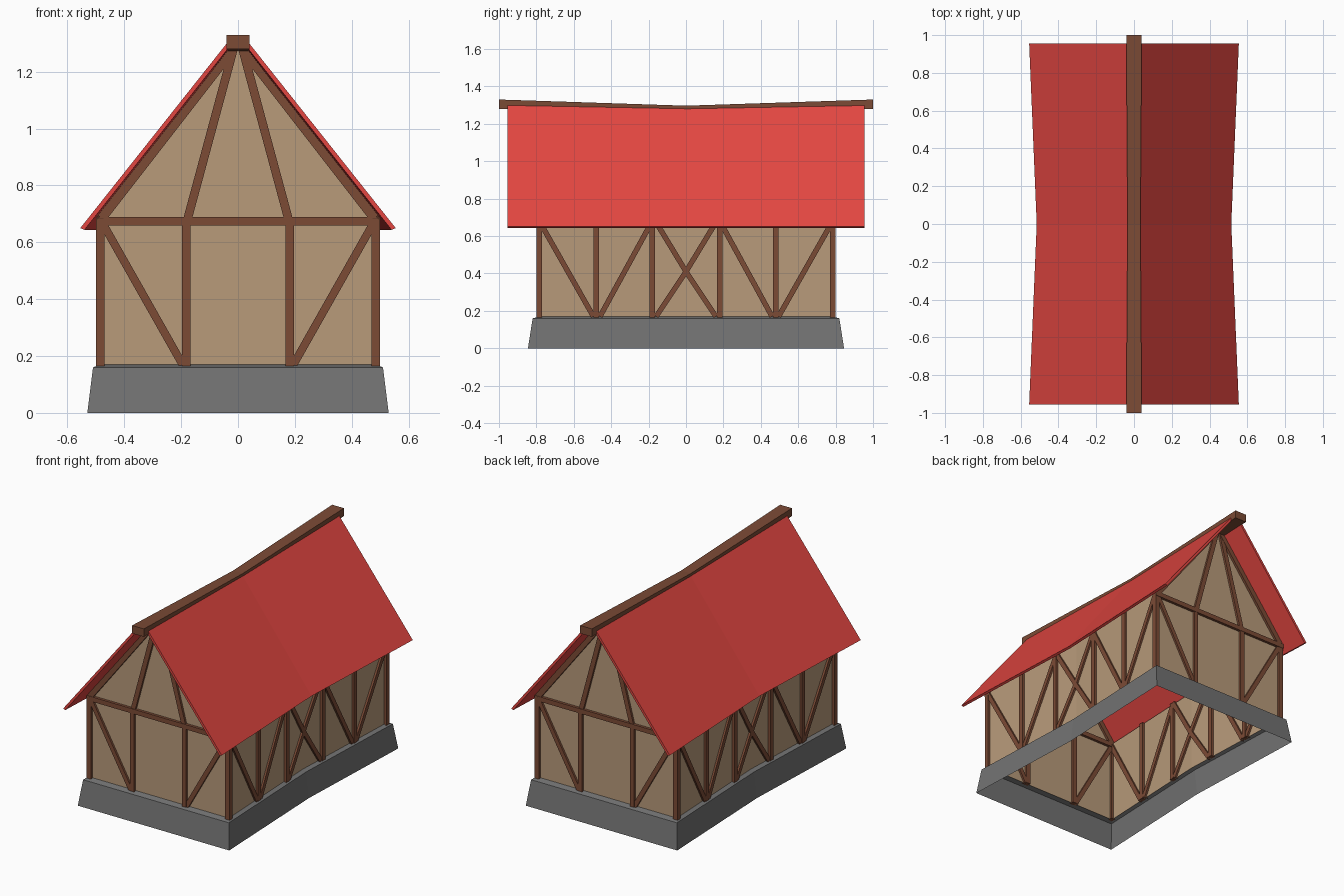
import bpy, bmesh
from mathutils import Vector

if "Cube" in bpy.data.objects:
    bpy.data.objects.remove(bpy.data.objects["Cube"])


def material(name, rgb):
    m = bpy.data.materials.new(name)
    m.diffuse_color = (*rgb, 1)
    m.use_nodes = True
    m.node_tree.nodes["Principled BSDF"].inputs["Base Color"].default_value = m.diffuse_color
    return m


RED = material("red roof", (0.77, 0.062, 0.053))
PLASTER = material("tan plaster", (0.48, 0.325, 0.195))
WOOD = material("brown timber", (0.2, 0.07, 0.036))
STONE = material("grey stone", (0.17, 0.17, 0.17))


def make(name, bm, mat):
    bmesh.ops.recalc_face_normals(bm, faces=bm.faces)
    me = bpy.data.meshes.new(name)
    bm.to_mesh(me)
    bm.free()
    me.materials.append(mat)
    ob = bpy.data.objects.new(name, me)
    bpy.context.collection.objects.link(ob)


def loft(bm, rings, closed=True, caps=False):
    vs = [[bm.verts.new(p) for p in r] for r in rings]
    n = len(rings[0])
    for a, b in zip(vs, vs[1:]):
        for i in range(n if closed else n - 1):
            j = (i + 1) % n
            bm.faces.new((a[i], a[j], b[j], b[i]))
    if caps:
        bm.faces.new(vs[0])
        bm.faces.new(vs[-1])


def timber(bm, a, b, normal, w=0.03, d=0.03):
    a, b = Vector(a), Vector(b)
    t = (b - a).normalized()
    s = t.cross(Vector(normal)).normalized()
    n = s.cross(t)
    rings = [[p + s * i * w / 2 + n * j * d / 2
              for i, j in ((-1, -1), (1, -1), (1, 1), (-1, 1))] for p in (a, b)]
    loft(bm, rings, caps=True)


WX, WY, WAIST = 0.485, 0.785, 0.033   # wall half sizes, pinch at the middle
Z0, ZT = 0.165, 0.69


def wall_x(y):
    return WX - WAIST * (1 - abs(y) / WY)


def outline(x, y, z):
    return [(-x, -y, z), (x, -y, z), (x - WAIST, 0, z),
            (x, y, z), (-x, y, z), (-x + WAIST, 0, z)]


# stone plinth: sloping sides and a narrow ledge, open underneath
bm = bmesh.new()
loft(bm, [outline(0.53, 0.845, 0), outline(0.51, 0.82, 0.16), outline(0.485, 0.785, 0.17)])
make("stone_plinth", bm, STONE)

# plaster walls and gables
bm = bmesh.new()
loft(bm, [outline(WX, WY, Z0), outline(WX, WY, ZT)])
for y in (-WY, WY):
    bm.faces.new([bm.verts.new(p) for p in ((-WX, y, ZT), (WX, y, ZT), (0, y, 1.30))])
make("plaster_walls", bm, PLASTER)

# gable timbers
bm = bmesh.new()
for y in (-WY, WY):
    N = (0, 1, 0)
    timber(bm, (-0.5, y, 0.675), (0.5, y, 0.675), N, 0.03, 0.034)
    for s in (-1, 1):
        timber(bm, (s * 0.485, y, Z0), (s * 0.485, y, 0.68), N)
        timber(bm, (s * 0.182, y, Z0), (s * 0.182, y, 0.68), N)
        timber(bm, (s * 0.475, y, 0.665), (s * 0.195, y, 0.17), N, 0.028, 0.025)
        timber(bm, (s * 0.48, y, 0.685), (s * 0.018, y, 1.28), N, 0.034, 0.03)
        timber(bm, (s * 0.178, y, 0.68), (s * 0.016, y, 1.28), N, 0.03, 0.027)
make("gable_timbers", bm, WOOD)

# side wall timbers
bm = bmesh.new()
for sx in (-1, 1):
    def p(y, z):
        return (sx * wall_x(y), y, z)
    N = (1, 0, 0)
    for s in (-1, 1):
        for y in (0.48, 0.18):
            timber(bm, p(s * y, Z0), p(s * y, ZT), N)
        timber(bm, p(s * 0.79, ZT), p(s * 0.495, 0.17), N, 0.028, 0.025)
        timber(bm, p(s * 0.175, ZT), p(s * 0.46, 0.17), N, 0.028, 0.025)
        # crossed braces, bent where the wall bends
        timber(bm, p(s * 0.16, 0.17), p(0, 0.41), N, 0.028, 0.025)
        timber(bm, p(s * 0.17, ZT), p(0, 0.41), N, 0.028, 0.025)
make("side_timbers", bm, WOOD)

# roof slopes: thin sagging slabs
for sx, name in ((-1, "left_roof"), (1, "right_roof")):
    bm = bmesh.new()
    rings = []
    for y, ex, rx, rz in ((-0.955, 0.555, 0.03, 1.312), (0, 0.515, 0.025, 1.292),
                          (0.955, 0.555, 0.03, 1.312)):
        rings.append([(sx * ex, y, 0.65), (sx * rx, y, rz),
                      (sx * (rx - 0.015), y, rz - 0.005), (sx * (ex - 0.015), y, 0.644)])
    loft(bm, rings, caps=True)
    make(name, bm, RED)

# ridge beam, dipping in the middle
bm = bmesh.new()
loft(bm, [[(-w, y, z - 0.05), (w, y, z - 0.05), (w, y, z), (-w, y, z)]
          for y, w, z in ((-1, 0.041, 1.33), (0, 0.034, 1.297), (1, 0.041, 1.33))], caps=True)
make("ridge_beam", bm, WOOD)
